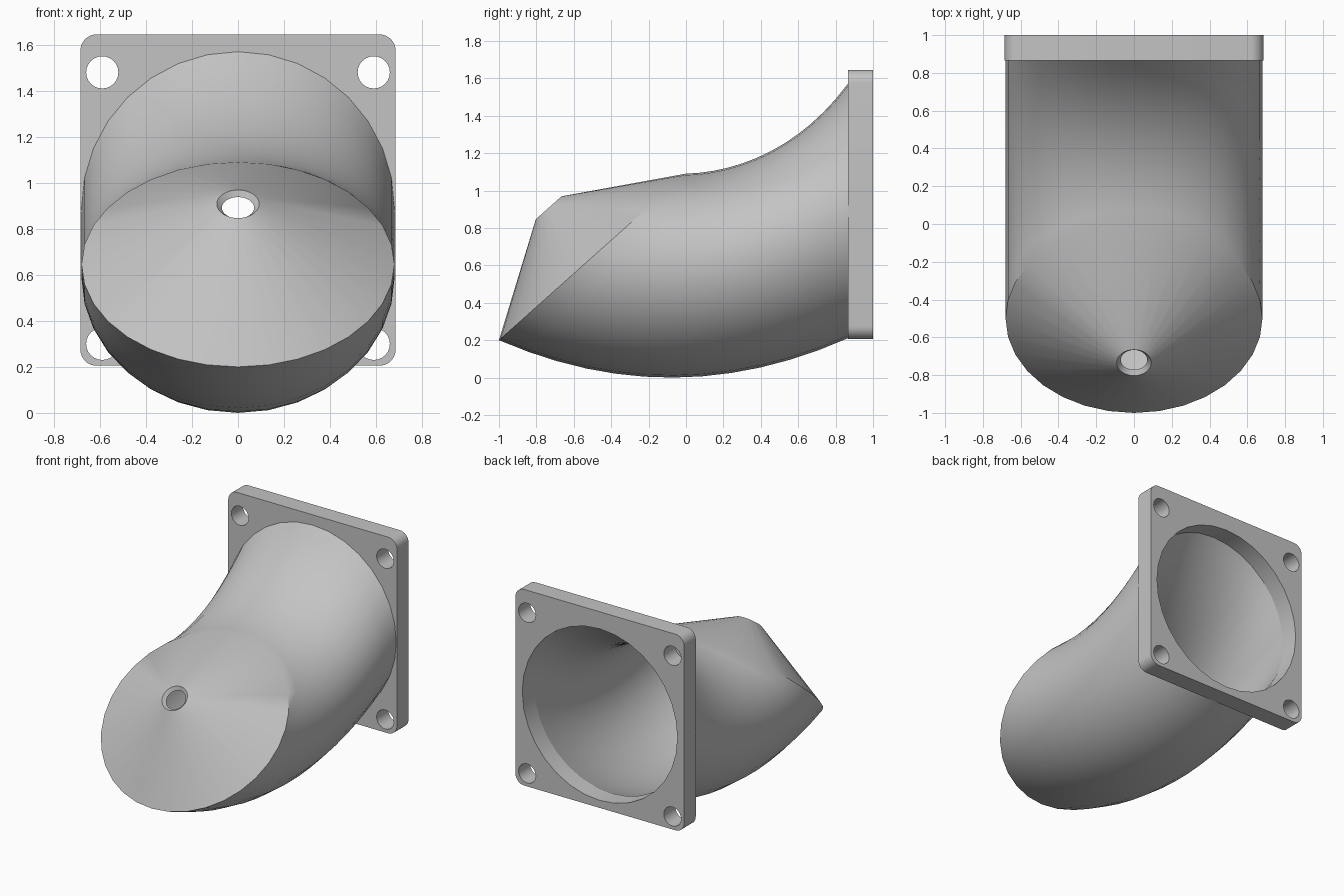
import bpy, bmesh, math
from mathutils import Vector

cube = bpy.data.objects.get("Cube")
if cube:
    bpy.data.objects.remove(cube, do_unlink=True)

SEG = 32      # sides of the duct
STEPS = 12    # rings along the bend
OUTER, INNER = 0.68, 0.63
FLANGE_FRONT, FLANGE_BACK = 0.865, 1.0

grey = bpy.data.materials.new("light grey")
grey.use_nodes = True
grey.diffuse_color = (0.55, 0.55, 0.55, 1)
grey.node_tree.nodes["Principled BSDF"].inputs["Base Color"].default_value = grey.diffuse_color


def bezier(points, t):
    pts = [Vector(p) for p in points]
    while len(pts) > 1:
        pts = [a.lerp(b, t) for a, b in zip(pts, pts[1:])]
    return pts[0]


def finish(obj):
    obj.data.materials.clear()
    obj.data.materials.append(grey)
    bpy.ops.object.select_all(action="DESELECT")
    obj.select_set(True)
    bpy.context.view_layer.objects.active = obj
    bpy.ops.object.shade_smooth_by_angle(angle=math.radians(30))


# Upper and lower side profiles of the bend, as (y, z)
TOP = [(0.865, 1.57), (0.62, 1.24), (0.3, 1.10), (0.0, 1.09)]
BOTTOM = [(0.865, 0.21), (-0.07, -0.205), (-1.0, 0.2)]


def section(t, half_width):
    """Centre, upward half axis and half width of the duct at t."""
    hi, lo = bezier(TOP, t), bezier(BOTTOM, t)
    return (hi + lo) / 2, (hi - lo) / 2 * (half_width / OUTER), half_width


# Conical cap leans along the normal of the duct's last section
end_centre, end_up, _ = section(1, OUTER)
axis = Vector((-end_up.y, end_up.x)).normalized()


def tip(radius, height):
    return end_centre + axis * height, end_up.normalized() * radius, radius


# Closed loop of sections: outside, cap hole, then back along the inside
sections = [section(i / STEPS, OUTER) for i in range(STEPS + 1)]
sections += [tip(0.092, 0.352), tip(0.07, 0.33)]
sections += [section(1 - i / STEPS, INNER) for i in range(STEPS + 1)]

bm = bmesh.new()
rings = []
for centre, up, width in sections:
    ring = []
    for k in range(SEG):
        a = math.tau * k / SEG
        p = centre + up * math.cos(a)
        ring.append(bm.verts.new((width * math.sin(a), p.x, p.y)))
    rings.append(ring)
for a, b in zip(rings, rings[1:] + rings[:1]):
    for k in range(SEG):
        n = (k + 1) % SEG
        bm.faces.new((a[k], a[n], b[n], b[k]))
bmesh.ops.recalc_face_normals(bm, faces=bm.faces)
mesh = bpy.data.meshes.new("bent_duct")
bm.to_mesh(mesh)
bm.free()
duct = bpy.data.objects.new("bent_duct", mesh)
bpy.context.collection.objects.link(duct)
finish(duct)


# Mounting flange: rounded plate outline with bore and bolt holes
def arc(cx, cz, r, start, sweep, n):
    return [(cx + r * math.cos(start + sweep * i / n),
             cz + r * math.sin(start + sweep * i / n)) for i in range(n + 1)]


def circle(cx, cz, r, n):
    return arc(cx, cz, r, math.pi / 2, math.tau, n)[:-1]


corner = 0.07
x, low, high = 0.685 - corner, 0.205 + corner, 1.645 - corner
outline = []
for i, (cx, cz) in enumerate([(x, high), (-x, high), (-x, low), (x, low)]):
    outline += arc(cx, cz, corner, i * math.pi / 2, math.pi / 2, 8)
loops = [outline, circle(0, 0.89, INNER, SEG)]
loops += [circle(sx * 0.59, cz, 0.07, 24) for sx in (-1, 1) for cz in (0.30, 1.48)]

curve = bpy.data.curves.new("mounting_flange", "CURVE")
curve.dimensions = "2D"
curve.fill_mode = "BOTH"
curve.extrude = (FLANGE_BACK - FLANGE_FRONT) / 2
for loop in loops:
    spline = curve.splines.new("POLY")
    spline.points.add(len(loop) - 1)
    for point, (px, pz) in zip(spline.points, loop):
        point.co = (px, pz, 0, 1)
    spline.use_cyclic_u = True
flange = bpy.data.objects.new("mounting_flange", curve)
bpy.context.collection.objects.link(flange)
flange.rotation_euler.x = math.pi / 2
flange.location.y = (FLANGE_FRONT + FLANGE_BACK) / 2
bpy.ops.object.select_all(action="DESELECT")
flange.select_set(True)
bpy.context.view_layer.objects.active = flange
bpy.ops.object.convert(target="MESH")
flange = bpy.context.view_layer.objects.active

bm = bmesh.new()
bm.from_mesh(flange.data)
bmesh.ops.remove_doubles(bm, verts=bm.verts, dist=0.0005)
bmesh.ops.recalc_face_normals(bm, faces=bm.faces)
bm.to_mesh(flange.data)
bm.free()
finish(flange)
